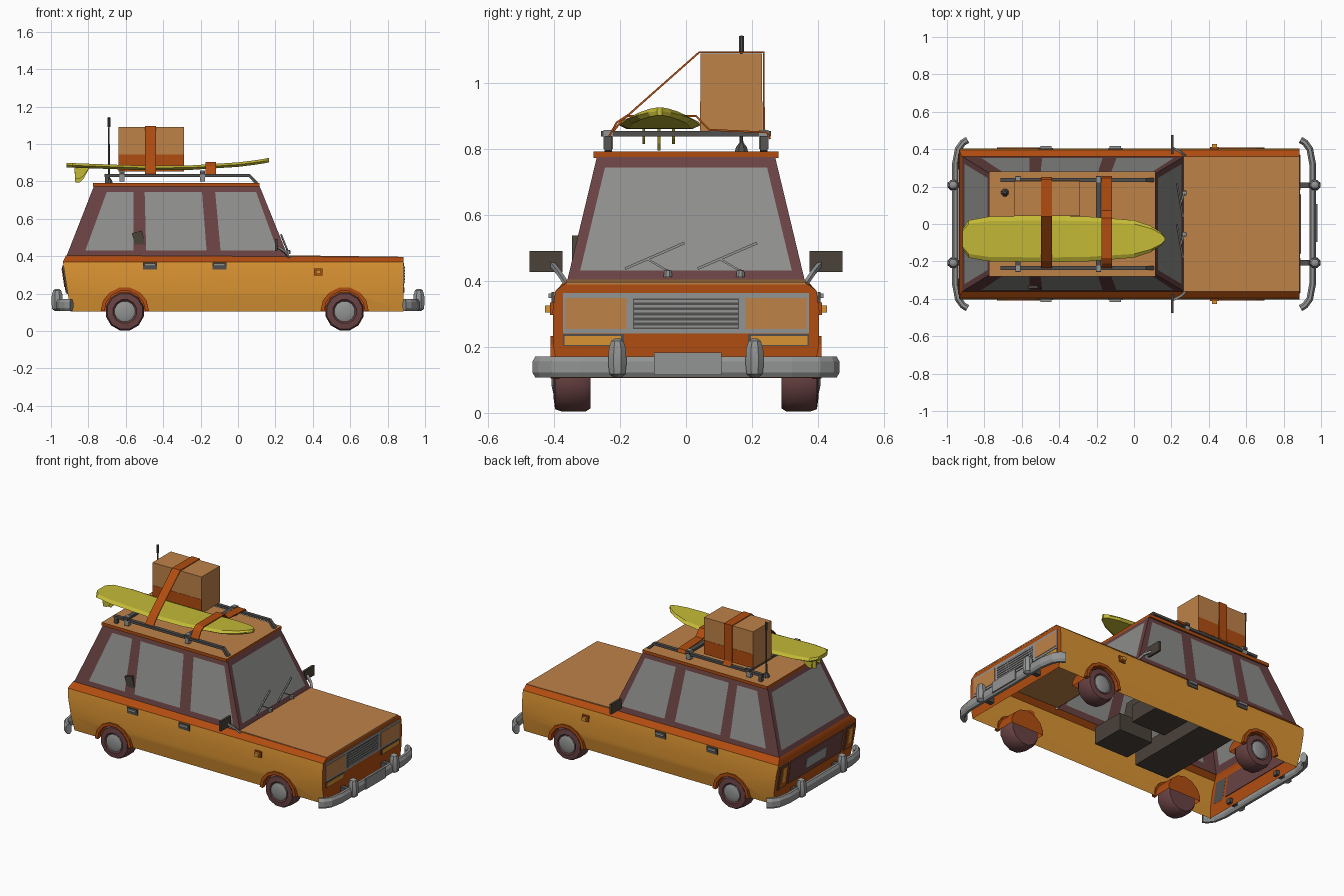
import bpy, bmesh, math
from mathutils import Vector, Matrix

if "Cube" in bpy.data.objects:
    bpy.data.objects.remove(bpy.data.objects["Cube"])


def material(name, r, g, b):
    m = bpy.data.materials.new(name)
    lin = [((c / 255 + 0.055) / 1.055) ** 2.4 for c in (r, g, b)]
    m.diffuse_color = (*lin, 1)
    m.use_nodes = True
    m.node_tree.nodes["Principled BSDF"].inputs["Base Color"].default_value = m.diffuse_color
    return m


ORANGE = material("body orange", 218, 147, 50)
RUST = material("rust trim", 176, 76, 16)
TAN = material("tan", 190, 130, 72)
GLASS = material("window grey", 142, 142, 140)
MAROON = material("dark maroon", 105, 66, 67)
METAL = material("metal grey", 146, 148, 147)
DARK = material("dark grey", 82, 80, 78)
BROWN = material("seat brown", 74, 66, 58)
YELLOW = material("board yellow", 196, 186, 54)


def finish(name, bm, mats, smooth=False, rule=None):
    bmesh.ops.remove_doubles(bm, verts=bm.verts, dist=1e-5)
    bmesh.ops.recalc_face_normals(bm, faces=bm.faces)
    bm.normal_update()
    if rule:
        for f in bm.faces:
            f.material_index = rule(f)
    me = bpy.data.meshes.new(name)
    bm.to_mesh(me)
    bm.free()
    for m in mats if isinstance(mats, list) else [mats]:
        me.materials.append(m)
    ob = bpy.data.objects.new(name, me)
    bpy.context.collection.objects.link(ob)
    if smooth:
        shade(ob)
    return ob


def activate(ob):
    bpy.ops.object.select_all(action='DESELECT')
    ob.select_set(True)
    bpy.context.view_layer.objects.active = ob


def shade(ob):
    activate(ob)
    bpy.ops.object.shade_smooth_by_angle(angle=math.radians(35))


def box(name, c, size, mats, tilt=0, rule=None):
    bm = bmesh.new()
    m = Matrix.Translation(c) @ Matrix.Rotation(tilt, 4, 'Y') @ Matrix.Diagonal((*size, 1))
    bmesh.ops.create_cube(bm, size=1, matrix=m)
    return finish(name, bm, mats, rule=rule)


def loft(name, rings, mats, smooth=False, rule=None, caps=True):
    bm = bmesh.new()
    vs = [[bm.verts.new(p) for p in r] for r in rings]
    n = len(rings[0])
    for a, b in zip(vs, vs[1:]):
        for i in range(n):
            bm.faces.new((a[i], a[(i + 1) % n], b[(i + 1) % n], b[i]))
    if caps:
        bm.faces.new(vs[0])
        bm.faces.new(vs[-1])
    return finish(name, bm, mats, smooth, rule)


def lathe(name, c, profile, mats, axis='Z', segs=12, sign=1, sx=1, rule=None):
    rings = []
    for r, h in profile:
        ring = []
        for i in range(segs):
            a = 2 * math.pi * (i + 0.5) / segs
            u, v = max(r, 1e-4) * math.cos(a) * sx, max(r, 1e-4) * math.sin(a)
            ring.append(Vector(c) + Vector((u, v, h) if axis == 'Z' else (u, h * sign, v)))
        rings.append(ring)
    return loft(name, rings, mats, True, rule)


def sweep(name, path, section, mats, fixed):
    # section (a, b): a runs along the fixed axis, b across the path
    pts, fx = [Vector(p) for p in path], Vector(fixed)
    rings = []
    for i, p in enumerate(pts):
        t = Vector()
        if i:
            t += (p - pts[i - 1]).normalized()
        if i < len(pts) - 1:
            t += (pts[i + 1] - p).normalized()
        n = fx.cross(t).normalized()
        rings.append([p + fx * a + n * b for a, b in section])
    return loft(name, rings, mats)


def rect(a, b):
    return [(a, b), (-a, b), (-a, -b), (a, -b)]


# Body shell: stacked rings, wheel wells cut out, open below and under the cabin
levels = [(.385, .105, -.895), (.402, .2, -.91), (.404, .31, -.927), (.396, .37, -.936), (.362, .405, -.92)]
rings = [[(xr, y, z), (.885, y, z - (.01 if z > .4 else 0)),
          (.885, -y, z - (.01 if z > .4 else 0)), (xr, -y, z)] for y, z, xr in levels]
body = loft("body", rings, [ORANGE, RUST],
            rule=lambda f: int(abs(f.normal.x) > .7 or f.calc_center_median().z > .37))
for x in (-.605, .57):
    for s in (-1, 1):
        cut = lathe("well_cutter", (x, 0, .105), [(0, .27), (.12, .27), (.12, .5), (0, .5)],
                    [ORANGE, RUST], 'Y', 14, s, rule=lambda f: 1)
        cut.hide_render = True
        mod = body.modifiers.new("well", 'BOOLEAN')
        mod.operation, mod.solver, mod.object = 'DIFFERENCE', 'EXACT', cut
        activate(body)
        bpy.ops.object.modifier_apply(modifier=mod.name)
        bpy.data.objects.remove(cut)
bm = bmesh.new()
bm.from_mesh(body.data)
bm.normal_update()
open_faces = [f for f in bm.faces if abs(f.normal.z) > .99
              and not .11 < f.calc_center_median().z < .38]
bmesh.ops.delete(bm, geom=open_faces, context='FACES')
bm.to_mesh(body.data)
bm.free()
shade(body)
sweep("hood", [(.265, 0, .401), (.886, 0, .393)], rect(.362, .004), TAN, (0, 1, 0))

# Cabin: pillars with window panes set in the same surface
bm = bmesh.new()


def panel(columns):
    grid = [[bm.verts.new(Vector(b).lerp(Vector(t), v)) for b, t in columns] for v in (0, .1, .915, 1)]
    for r in range(3):
        for c in range(len(columns) - 1):
            f = bm.faces.new((grid[r][c], grid[r][c + 1], grid[r + 1][c + 1], grid[r + 1][c]))
            f.material_index = int(r == 1 and c % 2 == 1)


side_cols = [(-.92, -.77), (-.83, -.69), (-.56, -.56), (-.49, -.50), (-.165, -.195), (-.09, -.125), (.225, .085), (.27, .115)]
end_cols = [(-.362, -.27), (-.33, -.238), (.33, .238), (.362, .27)]
for s in (-1, 1):
    panel([((b, .362 * s, .393), (t, .27 * s, .776)) for b, t in side_cols])
for xb, xt in ((.27, .115), (-.92, -.77)):
    panel([((xb, b, .393), (xt, t, .776)) for b, t in end_cols])
finish("cabin", bm, [MAROON, GLASS])
box("roof", (-.33, 0, .782), (.89, .56, .02), [RUST, TAN], rule=lambda f: int(f.normal.z > .5))

# Wheels and arches
for x in (-.605, .57):
    for s in (-1, 1):
        c = (x, .345 * s, .105)
        lathe("tyre", c, [(.03, -.055), (.095, -.055), (.105, -.04), (.105, .03), (.097, .052), (.065, .056), (.055, .045)],
              MAROON, 'Y', 12, s)
        lathe("hubcap", c, [(.056, .04), (.056, .054), (.045, .058), (.025, .062), (0, .062)], METAL, 'Y', 12, s)
        arc = [(x + .119 * math.cos(a), .397 * s, .107 + .119 * math.sin(a))
               for a in (math.pi * i / 7 for i in range(8))]
        sweep("wheel_arch", arc, rect(.013, .01), RUST, (0, 1, 0))

# Bumpers with overriders
half = [(.955, .32), (.94, .4), (.915, .435), (.89, .45)]
path = half[::-1] + [(x, -y) for x, y in half]
bar = [(.032, .008), (.016, .018), (-.016, .018), (-.032, .008), (-.032, -.008), (-.016, -.018), (.016, -.018), (.032, -.008)]
for e in (-1, 1):
    sweep("bumper", [(e * x, y, .139) for x, y in path], bar, METAL, (0, 0, 1))
    for s in (-1, 1):
        lathe("overrider", (e * .967, .208 * s, 0),
              [(.012, .108), (.026, .118), (.03, .15), (.028, .195), (.02, .218), (.008, .226)], METAL, segs=8, sx=1.1)
        box("bumper_bracket", (e * .915, .208 * s, .14), (.07, .03, .03), DARK)
box("front_plate", (.977, .005, .149), (.008, .205, .068), METAL)

# Front face: surround, grille, headlights, indicators
box("light_surround", (.886, 0, .302), (.005, .745, .122), METAL)
box("grille", (.8875, 0, .3), (.007, .32, .092), DARK)
for i in range(6):
    box("grille_slat", (.889, 0, .262 + .0152 * i), (.008, .315, .007), METAL)
for s in (-1, 1):
    box("headlight", (.888, .273 * s, .301), (.007, .185, .094), TAN)
    box("indicator_frame", (.886, .28 * s, .221), (.005, .185, .037), DARK)
    box("indicator", (.8875, .283 * s, .219), (.007, .172, .027), ORANGE)

# Rear face
def rear(name, y, z, w, h, out, mat):
    box(name, (-.935 + (.37 - z) * .15 - out, y, z), (.008, w, h), mat, tilt=-.15)


rear("tailgate_panel", 0, .275, .54, .15, .001, MAROON)
rear("rear_plate", 0, .27, .2, .065, .004, METAL)
for s in (-1, 1):
    rear("tail_light_frame", .335 * s, .275, .085, .155, .004, DARK)
    rear("tail_light", .335 * s, .275, .068, .138, .007, RUST)
    rear("tail_light_lens", .335 * s, .285, .035, .1, .01, ORANGE)

# Door handles, side repeaters, mirrors
for s in (-1, 1):
    for x in (-.47, -.1):
        box("handle_recess", (x, .403 * s, .348), (.075, .008, .038), DARK)
        box("door_handle", (x, .41 * s, .355), (.06, .012, .014), METAL)
    box("repeater_base", (.43, .406 * s, .315), (.045, .012, .038), RUST)
    box("repeater", (.43, .418 * s, .315), (.028, .02, .022), ORANGE)
    box("mirror", (.205, .425 * s, .459), (.014, .1, .064), BROWN)
    sweep("mirror_arm", [(.275, .362 * s, .39), (.25, .385 * s, .425), (.21, .405 * s, .45)], rect(.007, .007), METAL, (0, 0, 1))

# Wipers lying on the windscreen
def screen(y, z):
    return (.28 - (z - .393) * .405, y, z)


for y in (-.055, .165):
    lathe("wiper_pivot", screen(y, .42), [(.014, -.008), (.012, .012), (0, .014)], METAL, segs=8)
    sweep("wiper_arm", [screen(y, .43), screen(y - .06, .465)], rect(.004, .003), METAL, (1, 0, 0))
    sweep("wiper_blade", [screen(y - .13, .437), screen(y + .05, .515)], rect(.004, .004), METAL, (1, 0, 0))

# Seats inside
for s in (-1, 1):
    box("front_seat", (-.06, .165 * s, .25), (.24, .22, .11), BROWN)
    box("front_seat_back", (-.175, .165 * s, .4), (.06, .22, .3), BROWN, tilt=-.2)
box("rear_bench", (-.39, 0, .25), (.24, .62, .11), BROWN)
box("rear_bench_back", (-.505, -.0175, .39), (.055, .655, .29), BROWN, tilt=-.25)

# Roof rack
for s in (-1, 1):
    y = .236 * s
    sweep("rack_rail", [(-.715, y, .832), (.06, y, .832), (.1, y, .79)], rect(.011, .008), DARK, (0, 1, 0))
    for x in (-.62, -.19):
        box("rack_clamp", (x, y, .829), (.028, .028, .058), METAL)
    box("rack_foot", (-.7, y, .81), (.02, .02, .04), DARK)
for x in (-.62, -.19):
    box("rack_crossbar", (x, 0, .846), (.028, .515, .016), DARK)

# Surfboard with three fins
stations = [(-.918, .05, .888), (-.885, .1, .886), (-.78, .119, .882), (-.5, .124, .872), (-.25, .12, .874),
            (0, .1, .89), (.09, .07, .901), (.145, .035, .91), (.167, .008, .914)]
outline = [(1, 0), (.8, .012), (-.8, .012), (-1, 0), (-.8, -.012), (.8, -.012)]
loft("surfboard", [[(x, -.08 + w * a, z + b) for a, b in outline] for x, w, z in stations], YELLOW)
for y, drop in ((-.082, .085), (-.128, .065), (-.038, .065)):
    fin = [(-.875, .88), (-.79, .88), (-.825, .88 - drop * .75), (-.845, .88 - drop), (-.87, .88 - drop)]
    loft("board_fin", [[(x, y + d, z) for x, z in fin] for d in (-.004, .004)], YELLOW)

# Box with tape band, and luggage straps
box("cargo_box", (-.465, .137, .972), (.35, .186, .236), TAN)
for y in (.0445, .2295):
    box("box_band", (-.465, y, .9), (.35, .004, .088), RUST)
sweep("box_strap", [(-.467, y, z) for y, z in ((.25, .835), (.236, .86), (.236, 1.093), (.04, 1.093), (-.195, .885), (-.235, .835))],
      rect(.029, .003), RUST, (1, 0, 0))
sweep("board_strap", [(-.145, y, z) for y, z in ((.255, .83), (.245, .85), (.07, .858), (.03, .9), (-.18, .9), (-.21, .88), (-.24, .825))],
      rect(.028, .003), RUST, (1, 0, 0))

# Antenna
lathe("antenna", (-.69, .168, 0), [(.022, .79), (.018, .805), (.006, .82), (.004, 1.09), (.008, 1.092), (.008, 1.142), (0, 1.144)], DARK, segs=8)
